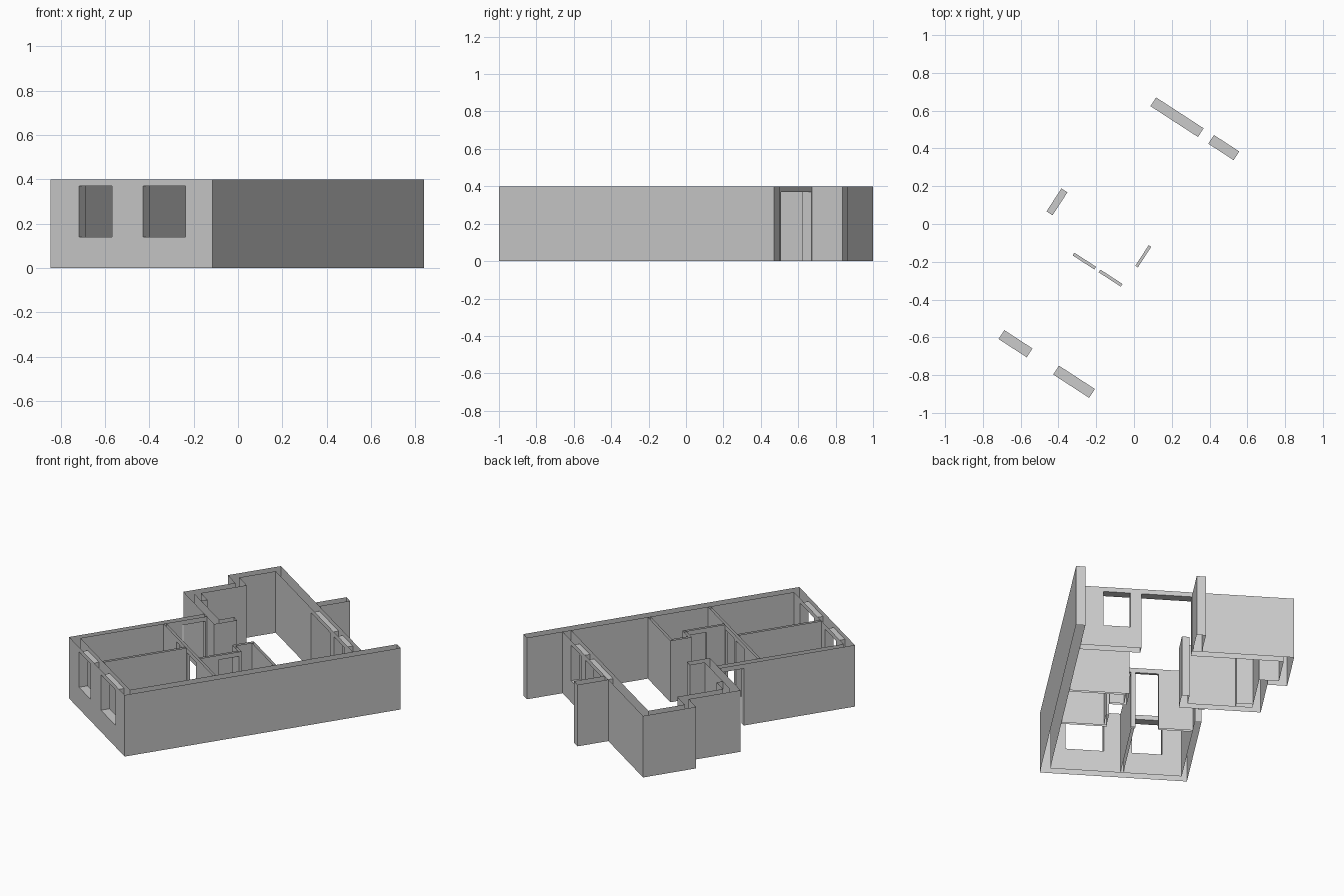
import bpy
import bmesh
from math import cos, sin, radians
from mathutils import Vector

cube = bpy.data.objects.get("Cube")
if cube:
    bpy.data.objects.remove(cube, do_unlink=True)

HEIGHT = 0.4
DOOR_TOP = 0.37
SILL = 0.14

# Plan frame: s runs along the front wall, t runs along the long wall
ANGLE = radians(33)
ORIGIN = Vector((-0.115, -1.0, 0))
S = Vector((-cos(ANGLE), sin(ANGLE), 0))
T = Vector((sin(ANGLE), cos(ANGLE), 0))
UP = Vector((0, 0, 1))

plaster = bpy.data.materials.new("plaster_grey")
plaster.use_nodes = True
plaster.diffuse_color = (0.6, 0.6, 0.6, 1)
plaster.node_tree.nodes["Principled BSDF"].inputs["Base Color"].default_value = (0.6, 0.6, 0.6, 1)


def door(a, b):
    return (a, b, 0, DOOR_TOP)


def window(a, b):
    return (a, b, SILL, DOOR_TOP)


def wall(name, along, near, far, near_run, far_run=None, openings=(), caps=(False, False)):
    """Open-topped wall: two skins, framed openings and optional end caps."""
    far_run = far_run or near_run
    run, across = (S, T) if along == "s" else (T, S)
    bm = bmesh.new()

    def quad(corners, normal):
        pts = [ORIGIN + run * r + across * d + UP * z for r, d, z in corners]
        if (pts[1] - pts[0]).cross(pts[2] - pts[1]).dot(normal) < 0:
            pts.reverse()
        bm.faces.new([bm.verts.new(p) for p in pts])

    def skin(a, b, d, z0, z1, normal):
        if b - a > 0.0001 and z1 - z0 > 0.0001:
            quad([(a, d, z0), (b, d, z0), (b, d, z1), (a, d, z1)], normal)

    def across_face(r0, r1, z0, z1, normal):
        quad([(r0, near, z0), (r1, far, z0), (r1, far, z1), (r0, near, z1)], normal)

    def level_face(a, b, z, normal):
        quad([(a, near, z), (b, near, z), (b, far, z), (a, far, z)], normal)

    # Both skins, split around the openings
    for d, (start, end), normal in ((near, near_run, -across), (far, far_run, across)):
        at = start
        for a, b, z0, z1 in sorted(openings):
            skin(at, a, d, 0, HEIGHT, normal)
            skin(a, b, d, 0, z0, normal)
            skin(a, b, d, z1, HEIGHT, normal)
            at = b
        skin(at, end, d, 0, HEIGHT, normal)

    # Jambs, lintel and sill of each opening
    for a, b, z0, z1 in openings:
        across_face(a, a, z0, z1, run)
        across_face(b, b, z0, z1, -run)
        level_face(a, b, z1, -UP)
        if z0 > 0:
            level_face(a, b, z0, UP)

    for i, normal in ((0, -run), (1, run)):
        if caps[i]:
            across_face(near_run[i], far_run[i], 0, HEIGHT, normal)

    bmesh.ops.remove_doubles(bm, verts=bm.verts, dist=0.0001)
    mesh = bpy.data.meshes.new(name)
    bm.to_mesh(mesh)
    bm.free()
    mesh.materials.append(plaster)
    bpy.context.collection.objects.link(bpy.data.objects.new(name, mesh))


# Outer walls
wall("front_wall", "s", 0, 0.056, (0, 0.873), (0.055, 0.835),
     [window(0.146, 0.373), window(0.54, 0.718)])
wall("long_wall", "t", 0, 0.055, (0, 1.753), (0.056, 1.753), caps=(False, True))
wall("entrance_wall", "t", 0.835, 0.873, (0.056, 0.86), (0, 0.86), [door(0.705, 0.85)])
wall("back_wall", "s", 1.472, 1.527, (0.055, 1.267), (0.055, 1.322),
     [window(0.19, 0.35), door(0.415, 0.715)])
wall("balcony_divider", "t", 0.72, 0.775, (1.527, 1.722), caps=(False, True))

# Projecting side room
wall("side_room_front", "s", 0.86, 0.91, (0.72, 1.205), (0.765, 1.05))
wall("side_room_return", "t", 0.72, 0.765, (0.86, 1.005), (0.91, 1.005), caps=(False, True))
wall("side_room_column", "s", 0.91, 0.95, (1.05, 1.15), caps=(True, False))
wall("side_room_wall", "t", 1.15, 1.205, (0.95, 1.24), (0.86, 1.19))
wall("side_room_step", "s", 1.19, 1.24, (1.205, 1.322), (1.15, 1.267))
wall("side_room_end", "t", 1.267, 1.322, (1.24, 1.472), (1.19, 1.527))

# Thin inner partitions
wall("bedroom_partition", "t", 0.472, 0.489, (0.056, 0.585))
wall("hall_partition", "s", 0.585, 0.602, (0.055, 0.835),
     openings=[door(0.326, 0.466), door(0.493, 0.63)])
wall("bathroom_door_wall", "t", 0.306, 0.322, (0.602, 0.85), openings=[door(0.72, 0.85)])
wall("bathroom_step", "s", 0.85, 0.867, (0.306, 0.41), (0.306, 0.393), caps=(True, False))
wall("bathroom_side", "t", 0.393, 0.41, (0.867, 0.968), (0.85, 0.985))
wall("bathroom_back", "s", 0.968, 0.985, (0.055, 0.393), (0.055, 0.41))
